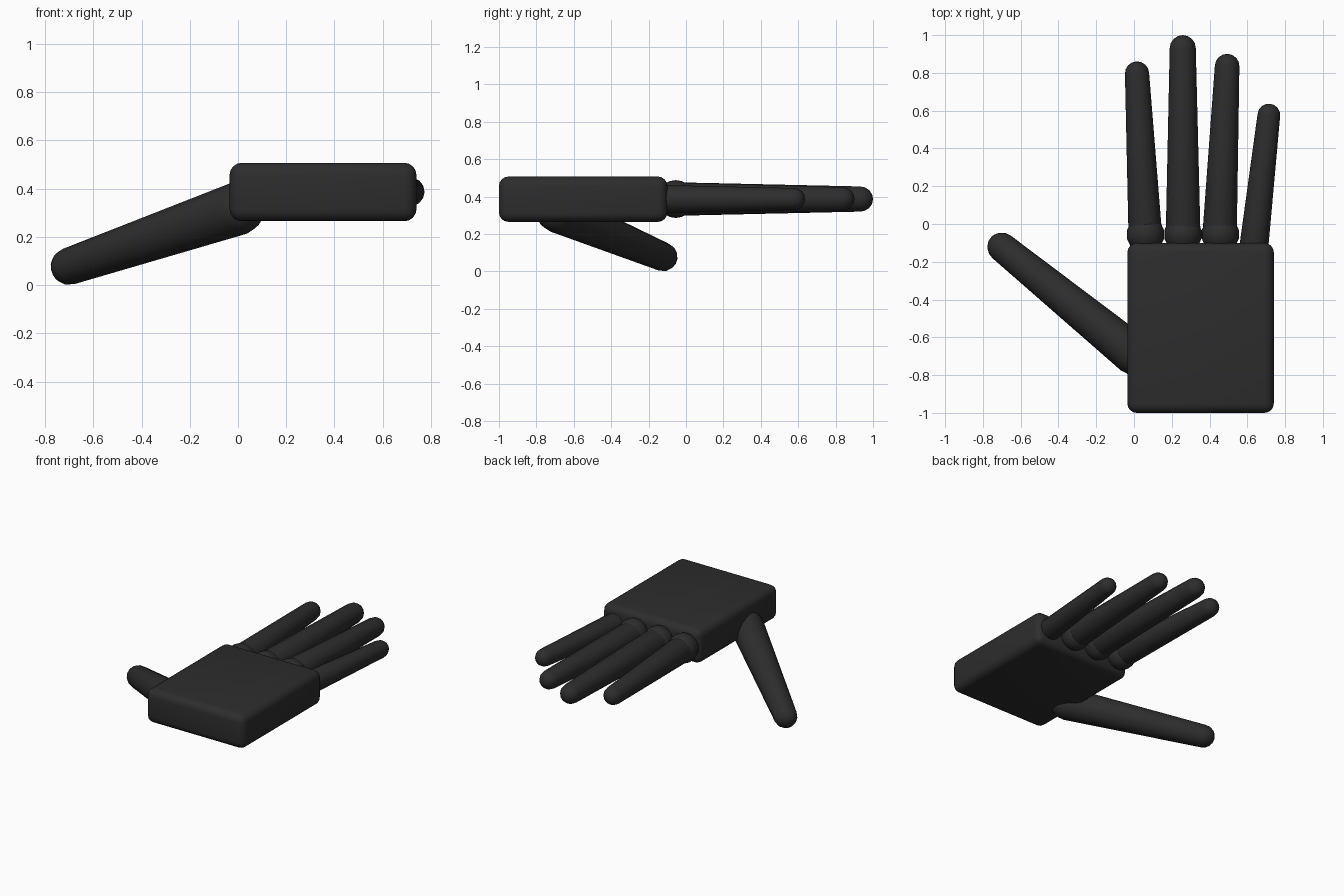
import bpy, bmesh, math
from mathutils import Vector

if "Cube" in bpy.data.objects:
    bpy.data.objects.remove(bpy.data.objects["Cube"])

mat = bpy.data.materials.new("charcoal")
mat.diffuse_color = (0.026, 0.026, 0.026, 1)
mat.use_nodes = True
mat.node_tree.nodes["Principled BSDF"].inputs["Base Color"].default_value = mat.diffuse_color


def finish(name, bm):
    bmesh.ops.recalc_face_normals(bm, faces=bm.faces)
    me = bpy.data.meshes.new(name)
    bm.to_mesh(me)
    bm.free()
    me.materials.append(mat)
    ob = bpy.data.objects.new(name, me)
    bpy.context.collection.objects.link(ob)
    bpy.context.view_layer.objects.active = ob
    ob.select_set(True)
    bpy.ops.object.shade_smooth_by_angle(angle=math.radians(35))
    ob.select_set(False)
    return ob


def capsule(name, base, tip, r0, r1, sides=14, steps=4):
    """Tapered rod with a round cap at each end."""
    a, b = Vector(base), Vector(tip)
    length = (b - a).length
    rot = (b - a).to_track_quat('Z', 'Y')
    prof = [(r0 * math.cos(t), -r0 * math.sin(t))
            for t in [math.pi / 2 * (1 - i / steps) for i in range(steps + 1)]]
    prof += [(r1 * math.cos(t), length + r1 * math.sin(t))
             for t in [math.pi / 2 * i / steps for i in range(steps + 1)]]
    bm = bmesh.new()
    poles = [bm.verts.new(a + rot @ Vector((0, 0, prof[k][1]))) for k in (0, -1)]
    rings = []
    for r, h in prof[1:-1]:
        rings.append([bm.verts.new(a + rot @ Vector((
            r * math.cos(2 * math.pi * i / sides),
            r * math.sin(2 * math.pi * i / sides), h))) for i in range(sides)])
    for i in range(sides):
        j = (i + 1) % sides
        bm.faces.new((poles[0], rings[0][j], rings[0][i]))
        bm.faces.new((poles[1], rings[-1][i], rings[-1][j]))
        for p, q in zip(rings, rings[1:]):
            bm.faces.new((p[i], p[j], q[j], q[i]))
    return finish(name, bm)


# palm: rounded block
bm = bmesh.new()
bmesh.ops.create_cube(bm, size=1)
for v in bm.verts:
    v.co = Vector((0.3525 + v.co.x * 0.775, -0.55 + v.co.y * 0.9, 0.386 + v.co.z * 0.242))
bmesh.ops.bevel(bm, geom=bm.edges[:], offset=0.05, segments=4, profile=0.5, affect='EDGES')
finish("palm", bm)

# fingers: base x, base y, base radius, tip x, tip centre y, tip radius
Z = 0.387
fingers = {
    "index": (0.06, -0.06, 0.089, 0.016, 0.797, 0.064),
    "middle": (0.26, -0.06, 0.092, 0.258, 0.931, 0.069),
    "ring": (0.453, -0.06, 0.091, 0.493, 0.836, 0.065),
    "little": (0.637, -0.1, 0.076, 0.714, 0.577, 0.06),
}
for name, (x0, y0, r0, x1, y1, r1) in fingers.items():
    capsule(name + "_finger", (x0, y0, Z), (x1, y1, Z), r0, r1)

# knuckle balls
for name, x in (("index", 0.061), ("middle", 0.259), ("ring", 0.457)):
    bm = bmesh.new()
    bmesh.ops.create_uvsphere(bm, u_segments=14, v_segments=10, radius=0.101)
    bmesh.ops.translate(bm, verts=bm.verts, vec=(x, -0.055, Z))
    finish(name + "_knuckle", bm)

# thumb
capsule("thumb", (0.0, -0.69, 0.317), (-0.7, -0.122, 0.078), 0.11, 0.077)
